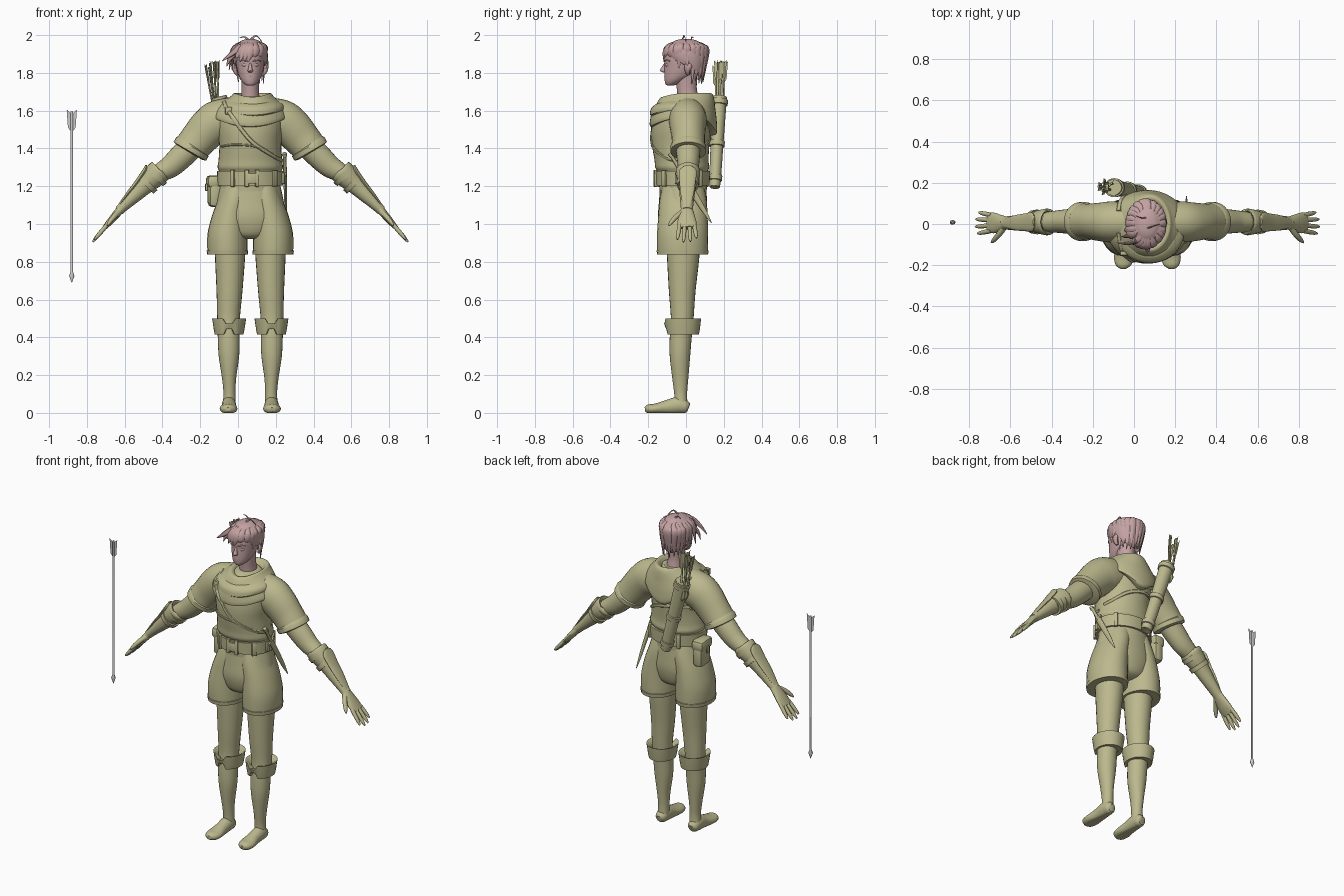
import bpy, bmesh, math, random
from mathutils import Vector as V, Matrix
from mathutils.bvhtree import BVHTree
random.seed(4)
CX = 0.065  # the figure stands right of the loose arrow


def material(name, c):
    m = bpy.data.materials.new(name)
    m.diffuse_color = (*c, 1)
    return m


CLOTH = material("cloth", (0.50, 0.48, 0.27))
SKIN = material("skin", (0.55, 0.36, 0.36))


def finish(name, bm, mat, mirror=False, x=CX, angle=40):
    bmesh.ops.recalc_face_normals(bm, faces=bm.faces)
    me = bpy.data.meshes.new(name)
    bm.to_mesh(me)
    bm.free()
    me.polygons.foreach_set("use_smooth", [True] * len(me.polygons))
    me.set_sharp_from_angle(angle=math.radians(angle))
    ob = bpy.data.objects.new(name, me)
    bpy.context.collection.objects.link(ob)
    ob.location.x = x
    if mat:
        me.materials.append(mat)
    if mirror:
        ob.modifiers.new("mirror", 'MIRROR')
    return ob


def spline(rings, k):
    R = [V(r) for r in rings]
    out = []
    for i in range(len(R) - 1):
        a, b, c, d = R[max(i - 1, 0)], R[i], R[i + 1], R[min(i + 2, len(R) - 1)]
        for j in range(k):
            t = j / k
            out.append(0.5 * (2 * b + (c - a) * t + (2 * a - 5 * b + 4 * c - d) * t**2 + (3 * b - a - 3 * c + d) * t**3))
    return out + [R[-1]]


def loft(name, rings, mat=CLOTH, n=24, k=4, ref=(0, 1, 0), axis=None, mirror=False, fn=None):
    """Skin elliptical rings (x, y, z, half width, half depth)."""
    R = spline(rings, k)
    C = [V(r[:3]) for r in R]
    bm = bmesh.new()
    loops = []
    for i, r in enumerate(R):
        t = V(axis) if axis else (C[min(i + 1, len(C) - 1)] - C[max(i - 1, 0)]).normalized()
        u = V(ref).cross(t).normalized()
        v = t.cross(u)
        loop = []
        for s in range(n):
            a = 2 * math.pi * s / n
            p = C[i] + u * math.cos(a) * r[3] + v * math.sin(a) * r[4]
            if fn:
                p = fn(p, i / (len(R) - 1), a)
            p.z = max(p.z, 0)
            loop.append(bm.verts.new(p))
        loops.append(loop)
    for A, B in zip(loops, loops[1:]):
        for s in range(n):
            bm.faces.new((A[s], A[(s + 1) % n], B[(s + 1) % n], B[s]))
    bm.faces.new(loops[0])
    bm.faces.new(loops[-1])
    return finish(name, bm, mat, mirror)


def box(name, c, size, rot=0, bevel=0.008, mat=CLOTH):
    bm = bmesh.new()
    bmesh.ops.create_cube(bm, size=1, matrix=Matrix.Translation(c) @ Matrix.Rotation(rot, 4, 'Z') @ Matrix.Diagonal((*size, 1)))
    bmesh.ops.bevel(bm, geom=bm.edges[:], offset=bevel, segments=2, affect='EDGES', profile=0.5)
    return finish(name, bm, mat)


UP = (0, 0, 1)
# legs, boots, boot cuffs
loft("leg", [(.105, -.015, .95, .085, .09), (.107, -.015, .83, .08, .086), (.11, -.02, .65, .069, .071), (.115, -.02, .5, .06, .06),
             (.114, -.028, .4, .058, .058), (.113, -.032, .3, .054, .054), (.112, -.03, .18, .037, .042), (.11, -.028, .1, .032, .034), (.112, -.025, .03, .036, .034)], mirror=True)
loft("boot_foot", [(.113, .014, .025, .02, .022), (.113, 0, .03, .033, .034), (.113, -.04, .04, .038, .045), (.113, -.1, .03, .039, .038),
                   (.115, -.16, .022, .047, .028), (.117, -.2, .02, .037, .024), (.117, -.217, .018, .014, .012)], ref=UP, mirror=True)


def notch(p, f, a):
    if math.sin(a) < -.96:
        p.z += .045 * (.46 - p.z) / .04 * .6
    return p


loft("boot_cuff", [(.112, -.018, .42, .055, .058), (.112, -.018, .415, .076, .086), (.112, -.018, .44, .081, .091), (.112, -.018, .5, .09, .098),
                   (.112, -.018, .497, .08, .088), (.113, -.02, .47, .058, .058)], k=1, n=32, axis=UP, mirror=True, fn=notch)
# shorts
loft("shorts_leg", [(.118, -.018, .86, .085, .1), (.12, -.018, .84, .1, .127), (.121, -.018, .858, .106, .134), (.12, -.018, .95, .106, .135),
                    (.105, -.016, 1.05, .096, .13), (.085, -.015, 1.13, .086, .124), (.07, -.015, 1.2, .08, .11)], axis=UP, mirror=True)
loft("shorts_hem", [(.121, -.018, .838, .095, .12), (.121, -.018, .838, .108, .135), (.121, -.018, .86, .11, .138), (.121, -.018, .862, .1, .128)], k=1, axis=UP, mirror=True)
loft("shorts_seat", [(0, -.018, .92, .05, .06), (0, -.018, .945, .13, .105), (0, -.018, 1.03, .188, .129), (0, -.016, 1.12, .177, .127), (0, -.015, 1.2, .16, .122)], n=32, axis=UP)
# tunic torso with a fold hanging over the belt
torso = loft("tunic_body", [(0, -.015, 1.17, .16, .124), (0, -.015, 1.23, .162, .128), (0, -.018, 1.275, .164, .132), (0, -.02, 1.30, .173, .143), (0, -.024, 1.34, .168, .143),
                            (0, -.028, 1.42, .164, .152), (0, -.026, 1.5, .174, .157), (0, -.02, 1.57, .172, .15), (0, -.01, 1.63, .13, .125), (0, 0, 1.675, .07, .08)], n=40, axis=UP)
sleeve = loft("sleeve", [(.05, .01, 1.575, .1, .09), (.16, .01, 1.548, .112, .1), (.217, .01, 1.511, .107, .095), (.267, .012, 1.457, .099, .088),
                         (.3, .012, 1.418, .094, .088), (.32, .012, 1.388, .094, .09)], n=28, mirror=True)
loft("sleeve_hem", [(.303, .012, 1.414, .094, .088), (.307, .012, 1.408, .1, .095), (.32, .012, 1.385, .099, .095), (.323, .012, 1.38, .08, .08)], k=1, n=28, mirror=True)


# draped cowl, lower at front and pointed at the back
def drape(p, f, a):
    s = math.sin(a)
    w = max(0, 1 - f * 1.7)
    p.z -= w * (.06 * max(0, -s)**2 + .11 * max(0, s)**5) + (.02 * max(0, -s)**2 if f > .4 else 0)
    return p


cowl = loft("cowl", [(0, -.012, 1.575, .15, .14), (0, -.014, 1.562, .198, .176), (0, -.012, 1.6, .19, .175), (.005, -.008, 1.64, .158, .163), (.01, 0, 1.675, .115, .147),
                     (.012, .003, 1.693, .096, .128), (.012, .005, 1.68, .075, .1), (.01, .006, 1.63, .05, .06)], n=40, axis=UP, fn=drape)
loft("cowl_fold", [(.01, -.02, 1.61, .16, .14), (.01, -.022, 1.605, .172, .168), (.01, -.02, 1.632, .168, .165), (.01, -.015, 1.655, .13, .145)], k=3, n=40, axis=UP, fn=drape)
# arms and bracers
loft("arm", [(.28, .01, 1.44, .066, .066), (.36, .012, 1.362, .066, .062), (.42, .012, 1.306, .06, .056), (.48, .01, 1.268, .05, .05), (.56, .01, 1.2, .045, .045)], mirror=True)
loft("bracer", [(.475, .01, 1.285, .045, .045), (.48, .01, 1.28, .064, .064), (.52, .01, 1.243, .06, .058), (.56, .008, 1.205, .05, .046), (.61, .006, 1.155, .04, .04),
                (.665, .005, 1.1, .029, .034), (.695, .005, 1.07, .025, .031)], mirror=True)
for i, (x, z, r) in enumerate([(.487, 1.265, .066), (.535, 1.222, .061)]):
    loft("bracer_band_%d" % i, [(x, .01, z, r - .015, r - .015), (x, .01, z, r, r), (x + .02, .01, z - .02, r - .002, r - .004), (x + .02, .01, z - .02, r - .02, r - .02)],
         k=1, axis=(.7, 0, -.7), mirror=True)
loft("bracer_plate", [(.552, .01, 1.312, .004, .012), (.558, .01, 1.285, .012, .045), (.60, .008, 1.222, .012, .042), (.645, .006, 1.165, .01, .036), (.7, .005, 1.092, .006, .02)], n=16, mirror=True)
# hands
loft("palm", [(.68, .005, 1.085, .023, .03), (.715, .004, 1.045, .02, .042), (.745, .005, 1.01, .017, .05), (.772, .007, .98, .012, .048)], n=16, mirror=True)
for i, (y0, y1, l) in enumerate([(-.033, -.046, .86), (-.007, -.013, 1), (.019, .023, .97), (.043, .056, .78)]):
    p, q = V((.757, y0, .997)), V((.757 + .078 * l, y1, .997 - .092 * l))
    loft("finger_%d" % i, [(*p.lerp(q, t), r, r) for t, r in ((0, .011), (.4, .0115), (.8, .0095), (1, .004))], n=10, k=2, mirror=True)
loft("thumb", [(.695, -.015, 1.065, .015, .016), (.72, -.05, 1.04, .014, .014), (.745, -.078, 1.01, .011, .011), (.757, -.09, .992, .004, .004)], n=10, ref=(1, 0, .6), mirror=True)
# neck, head and face
loft("neck", [(0, .02, 1.6, .06, .06), (0, .01, 1.67, .049, .055), (0, .004, 1.72, .046, .053), (0, 0, 1.8, .05, .06)], SKIN)
loft("head", [(0, -.083, 1.733, .016, .016), (0, -.076, 1.74, .03, .032), (0, -.058, 1.76, .048, .055), (0, -.035, 1.79, .062, .08), (0, -.015, 1.84, .074, .099),
              (0, -.008, 1.89, .078, .107), (0, 0, 1.94, .068, .095), (0, 0, 1.97, .035, .05)], SKIN, n=32, axis=UP)
loft("nose", [(0, -.102, 1.86, .006, .008), (0, -.115, 1.83, .009, .014), (0, -.119, 1.812, .014, .019), (0, -.108, 1.802, .009, .012)], SKIN, n=12, axis=UP)
for i, (z, w, y) in enumerate([(1.783, .02, -.109), (1.774, .017, -.106)]):
    loft("lip_%d" % i, [(-w, y + .012, z, .002, .002), (0, y, z, .005, .007), (w, y + .012, z, .002, .002)], SKIN, n=8)
loft("eye", [(.016, -.103, 1.84, .002, .002), (.03, -.102, 1.842, .009, .006), (.046, -.09, 1.842, .002, .002)], SKIN, n=10, mirror=True)
loft("brow", [(.012, -.111, 1.86, .003, .004), (.032, -.107, 1.867, .005, .005), (.055, -.085, 1.863, .002, .003)], SKIN, n=8, mirror=True)
loft("ear", [(.07, .012, 1.79, .006, .008), (.08, .008, 1.81, .011, .014), (.085, .012, 1.835, .011, .02), (.08, .016, 1.852, .005, .01)], SKIN, n=12, mirror=True)


# hair: cap with a raised front edge, then tapered locks
def hairline(p, f, a):
    s = math.sin(a)
    p.z += max(0, 1 - f * 1.6) * (.065 * max(0, -s) - .065 * max(0, s))
    p.y -= max(0, 1 - f * 1.6) * .028 * max(0, s)**2
    return p


loft("hair_cap", [(0, .005, 1.835, .075, .095), (0, .004, 1.84, .084, .106), (0, .002, 1.88, .092, .115), (0, 0, 1.92, .09, .112), (0, 0, 1.95, .072, .09),
                  (0, 0, 1.972, .043, .055), (0, 0, 1.98, .012, .016)], SKIN, n=36, axis=UP, fn=hairline)
for i in range(22):
    a = math.radians(-180 + i * 360 / 22 + random.uniform(-6, 6))
    c, s = math.cos(a), math.sin(a)
    low = (1.87 if s < -.4 else 1.825 if s < .3 else 1.755) + random.uniform(-.015, .012)
    k = .8 if s > .3 else 1.04
    loft("hair_lock_%d" % i, [(.04 * c, .05 * s, 1.965, .008, .006), (.08 * c, .1 * s, 1.94, .02, .01), (.091 * c - .008, .115 * s, 1.905, .022, .009),
                              (.092 * k * c - .02 * (s < 0), .112 * k * s, low, .002, .002)], SKIN, n=8, ref=(c, s, 0))
for i, p in enumerate([[(-.05, -.08, 1.94), (-.1, -.095, 1.9), (-.15, -.09, 1.862)], [(-.06, -.05, 1.92), (-.105, -.06, 1.88), (-.125, -.06, 1.835)],
                       [(.0, -.02, 1.97), (.03, -.01, 1.997), (.062, 0, 1.965)], [(.0, .03, 1.965), (-.03, .03, 1.99), (-.055, .04, 1.985)]]):
    loft("hair_spike_%d" % i, [(*q, r, r * .6) for q, r in zip(p, (.02 if i < 2 else .008, .013 if i < 2 else .004, .002))], SKIN, n=8)
# belt, buckles, pouch
loft("belt", [(0, -.018, 1.205, .15, .12), (0, -.018, 1.205, .174, .142), (0, -.018, 1.28, .176, .146), (0, -.018, 1.28, .15, .12)], n=40, k=1, axis=UP)
for i, (deg, w, h) in enumerate([(-122, .022, .09), (-96, .022, .09), (-78, .02, .09), (-87, .045, .055), (-42, .03, .085), (-10, .03, .06), (40, .022, .09), (120, .022, .09)]):
    a = math.radians(deg)
    box("belt_loop_%d" % i, (.175 * math.cos(a), -.018 + .145 * math.sin(a), 1.242), (.018, w, h), a, .004)
box("pouch", (-.19, .02, 1.165), (.065, .115, .15), .08, .022)
box("pouch_flap", (-.192, .02, 1.225), (.078, .124, .065), .08, .02)
box("pouch_clasp", (-.232, .018, 1.195), (.012, .025, .04), .08, .004)
# dagger at the left hip
d0, d1 = V((.182, -.085, 1.375)), V((.19, .135, 1.005))
for nm, pts in {"dagger_grip": ((0, .012, .012), (.04, .013, .013), (.06, .009, .009), (.27, .01, .01)),
                "dagger_guard": ((.27, .03, .01), (.3, .03, .01)),
                "dagger_sheath": ((.3, .018, .009), (.5, .018, .009), (.8, .013, .007), (1, .002, .002))}.items():
    loft(nm, [(*d0.lerp(d1, t), a, b) for t, a, b in pts], n=12, k=2, ref=(1, 0, 0))
# straps dropped onto the clothing
bpy.context.view_layer.update()
dg = bpy.context.evaluated_depsgraph_get()
trees = [BVHTree.FromObject(o, dg) for o in (torso, cowl, sleeve)]


def strap(name, pts, side, w=.011):
    path = []
    for q in spline([(x, 0, z) for x, z in pts], 8):
        hits = [h[0].y for h in (t.ray_cast(V((q.x, side, q.z)), V((0, -side, 0))) for t in trees) if h[0]]
        if hits:
            path.append((q.x, side * max(side * y for y in hits) + side * .002, q.z, w, .006))
    loft(name, path, n=8, k=1)


strap("strap_front", [(-.14, 1.648), (-.11, 1.59), (-.004, 1.448), (.09, 1.38), (.168, 1.335)], -1)
strap("strap_front_low", [(-.155, 1.41), (-.08, 1.42), (.03, 1.41), (.09, 1.38)], -1, .006)
strap("strap_back", [(-.155, 1.45), (-.05, 1.46), (.07, 1.43), (.163, 1.36)], 1)
strap("strap_shoulder", [(-.14, 1.648), (-.13, 1.6), (-.1, 1.52)], 1)
box("strap_buckle", (-.115, -.142, 1.6), (.035, .02, .04), 0, .004)
# quiver
q0, q1 = V((-.03, .152, 1.2)), V((-.165, .177, 1.665))
loft("quiver", [(*q0.lerp(q1, t), r, r * .9) for t, r in ((0, .022), (.03, .033), (.5, .038), (.97, .043), (1, .042))])
for i, t in enumerate((.06, .45, .92)):
    r = .037 + .011 * t
    loft("quiver_band_%d" % i, [(*q0.lerp(q1, t + e), r + g, (r + g) * .92) for e, g in ((0, -.006), (.005, .002), (.06, .003), (.065, -.006))], k=1)


# arrows: shaft, three vanes, diamond head
def arrow(name, tip, nock, mat, x=CX, n=10, vane=.027):
    tip, nock = V(tip), V(nock)
    L = (nock - tip).length
    M = Matrix.Translation(tip) @ (nock - tip).to_track_quat('Z', 'Y').to_matrix().to_4x4()
    bm = bmesh.new()
    prof = [(.001, 0), (.014, .035), (.006, .06), (.0065, L - .01), (.001, L - .01)]
    rows = [[bm.verts.new((r * math.cos(2 * math.pi * i / n), r * math.sin(2 * math.pi * i / n) * .8, z)) for i in range(n)] for r, z in prof]
    for A, B in zip(rows, rows[1:]):
        for i in range(n):
            bm.faces.new((A[i], A[(i + 1) % n], B[(i + 1) % n], B[i]))
    for a, w in ((0, vane), (math.pi, vane), (math.pi / 2, vane * .4)):
        c, s = math.cos(a), math.sin(a)
        bm.faces.new([bm.verts.new((r * c, r * s, L + z)) for r, z in ((.004, -.115), (w * .75, -.095), (w, 0), (.004, -.02))])
    bm.transform(M)
    return finish(name, bm, mat, x=x)


for i, (dx, dy, z) in enumerate([(-.075, 0, 1.85), (-.05, .018, 1.862), (-.03, -.012, 1.868), (-.01, .015, 1.87), (-.055, -.02, 1.84)]):
    arrow("quiver_arrow_%d" % i, (q1.x + dx * .25, q1.y + dy, 1.55), (q1.x + dx, q1.y + .005 + dy, z), CLOTH, vane=.022)
arrow("loose_arrow", (-.88, .008, .69), (-.88, .008, 1.605), None, x=0)
